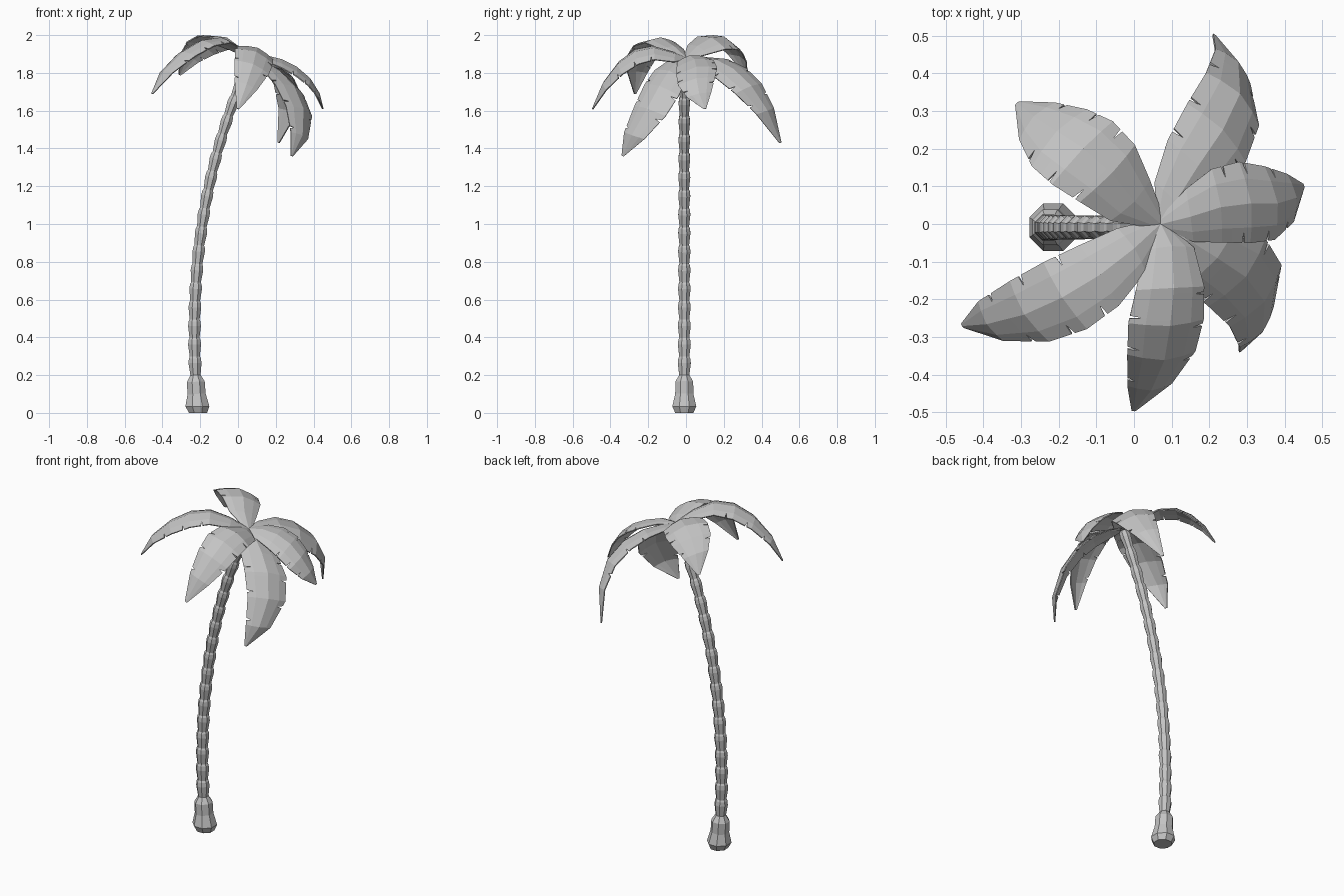
import bpy, bmesh, math, random
from mathutils import Vector

cube = bpy.data.objects.get("Cube")
if cube:
    bpy.data.objects.remove(cube, do_unlink=True)

random.seed(4)
UP = Vector((0, 0, 1))
CROWN = Vector((.07, 0, 1.88))

grey = bpy.data.materials.new("plain_grey")
grey.use_nodes = True
grey.diffuse_color = (.55, .55, .55, 1)
grey.node_tree.nodes["Principled BSDF"].inputs["Base Color"].default_value = (.55, .55, .55, 1)


def make_object(name, bm):
    bmesh.ops.recalc_face_normals(bm, faces=bm.faces)
    mesh = bpy.data.meshes.new(name)
    bm.to_mesh(mesh)
    bm.free()
    mesh.materials.append(grey)
    obj = bpy.data.objects.new(name, mesh)
    bpy.context.scene.collection.objects.link(obj)
    return obj


def bridge(bm, rows, closed=False):
    """Join neighbouring rows of vertices with faces."""
    for low, high in zip(rows, rows[1:]):
        count = len(low)
        for i in range(count if closed else count - 1):
            j = (i + 1) % count
            bm.faces.new((low[i], low[j], high[j], high[i]))


# Trunk: stacked flared segments that follow a leaning curve
def trunk_centre(z):
    return Vector((-.212 - .083 * z + .084 * z**2 + .0215 * z**3, -.009, z))


def build_trunk(sides=8, segments=17, start=.2, end=1.87):
    profile = [(0, .05), (.035, .066), (.1, .05), (.165, .049)]
    step = (end - start) / segments
    for k in range(segments):
        z = start + k * step
        size = 1 - .15 * k / segments
        profile += [(z, .028 * size), (z + step * .65, .036 * size), (z + step * .9, .033 * size)]
    profile.append((end, .02))
    bm = bmesh.new()
    rows = []
    for z, radius in profile:
        tangent = (trunk_centre(z + .01) - trunk_centre(z - .01)).normalized()
        if z < .1:
            tangent = UP
        across = Vector((0, 1, 0))
        along = across.cross(tangent)
        ring = []
        for i in range(sides):
            angle = math.tau * (i + .5) / sides
            offset = along * math.cos(angle) + across * math.sin(angle)
            ring.append(bm.verts.new(trunk_centre(z) + offset * radius * 1.04))
        rows.append(ring)
    bridge(bm, rows, closed=True)
    bm.faces.new(rows[0])
    bm.faces.new(rows[-1])
    make_object("trunk", bm)


# Leaf: arched strip with folded-down sides and torn notches in its edges
WIDTHS = (.15, .68, .95, 1.05, .95, .62, .06)
COLUMNS = (-1, -.6, 0, .6, 1)


def build_leaf(name, width, heading, roll, path):
    points = [CROWN] + [Vector(p) for p in path]
    last = len(points) - 1
    turn = math.radians(heading)
    side = Vector((math.sin(turn), -math.cos(turn), 0)) * math.cos(roll) - UP * math.sin(roll)
    frames = []
    for i, point in enumerate(points):
        tangent = points[min(i + 1, last)] - points[max(i - 1, 0)]
        frames.append((point, side.cross(tangent).normalized(), WIDTHS[i] * width))

    # Each sample holds its place on the leaf and the side that is notched there
    samples = [(float(i), 0) for i in range(last + 1)]
    for edge in (-1, 1):
        for slot in (2, 3, 4):
            u = slot + random.uniform(.2, .8) * .45 + (.05 if edge < 0 else .48)
            samples += [(u - .045, 0), (u, edge), (u + .045, 0)]
    samples.sort()

    bm = bmesh.new()
    rows = []
    for u, notch in samples:
        i = min(int(u), last - 1)
        f = u - i
        point, normal, half = [a * (1 - f) + b * f for a, b in zip(frames[i], frames[i + 1])]
        row = []
        for c in COLUMNS:
            reach = c * .7 if c == notch else c
            drop = .1 * abs(reach) + .28 * max(0, abs(reach) - .35)
            row.append(bm.verts.new(point + side * reach * half - normal * drop * half))
        rows.append(row)
    bridge(bm, rows)
    leaf = make_object(name, bm)
    shell = leaf.modifiers.new("thickness", "SOLIDIFY")
    shell.thickness = .006
    shell.offset = 0


build_trunk()
build_leaf("back_right_leaf", .115, 136, .3,
           [(0, .06, 1.94), (-.06, .135, 1.985), (-.135, .2, 1.99), (-.205, .245, 1.955),
            (-.265, .285, 1.89), (-.31, .32, 1.79)])
build_leaf("front_right_leaf", .1, 213, 0,
           [(0, -.065, 1.94), (-.09, -.135, 1.985), (-.19, -.195, 1.97), (-.29, -.24, 1.91),
            (-.39, -.265, 1.81), (-.455, -.27, 1.69)])
build_leaf("front_leaf", .102, -87, -.38,
           [(.1, -.06, 1.9), (.105, -.17, 1.93), (.095, -.27, 1.91), (.08, -.36, 1.845),
            (.045, -.44, 1.74), (0, -.495, 1.61)])
build_leaf("front_left_leaf", .115, -40, -.25,
           [(.14, -.04, 1.86), (.22, -.09, 1.81), (.295, -.14, 1.73), (.345, -.205, 1.61),
            (.34, -.285, 1.47), (.285, -.335, 1.36)])
build_leaf("left_leaf", .105, 8, .2,
           [(.15, .02, 1.89), (.23, .045, 1.87), (.31, .055, 1.83), (.38, .055, 1.77),
            (.43, .07, 1.69), (.45, .1, 1.61)])
build_leaf("back_left_leaf", .107, 45, .25,
           [(.11, .06, 1.88), (.17, .155, 1.87), (.235, .25, 1.82), (.28, .345, 1.73),
            (.275, .43, 1.6), (.215, .5, 1.43)])
